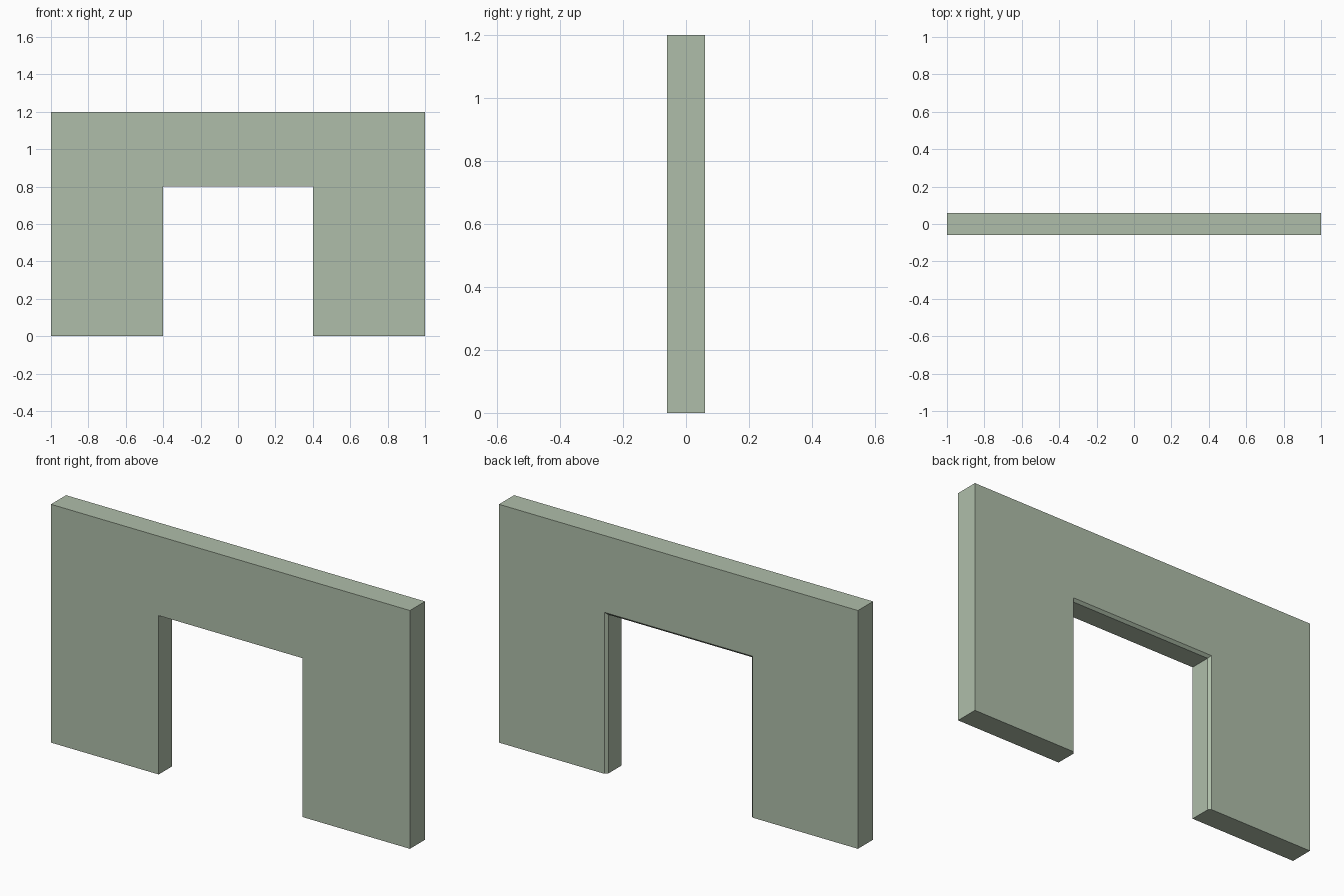
import bpy, bmesh

if "Cube" in bpy.data.objects:
    bpy.data.objects.remove(bpy.data.objects["Cube"])

W, H, T = 1.0, 1.2, 0.06      # half width, height, half thickness
OW, OH = 0.4, 0.8             # doorway half width and height
C = 0.013                     # chamfer around the doorway on the back

mat = bpy.data.materials.new("pale sage green")
mat.diffuse_color = (0.43, 0.515, 0.40, 1)
mat.use_nodes = True
mat.node_tree.nodes["Principled BSDF"].inputs["Base Color"].default_value = mat.diffuse_color


def outline(bm, y, grow):
    """Wall profile with a doorway, enlarged by grow, at depth y."""
    w, h = OW + grow, OH + grow
    right = [(w, h), (w, 0), (W, 0), (W, H)]
    pts = right + [(-x, z) for x, z in reversed(right)]
    return [bm.verts.new((x, y, z)) for x, z in pts]


# Wall: front outline, start of the chamfer, back outline
bm = bmesh.new()
rings = [outline(bm, -T, 0), outline(bm, T - C, 0), outline(bm, T, C)]
for a, b in zip(rings, rings[1:]):
    for i in range(8):
        j = (i + 1) % 8
        bm.faces.new((a[i], a[j], b[j], b[i]))
bm.faces.new(rings[0])
bm.faces.new(rings[-1])
bmesh.ops.recalc_face_normals(bm, faces=bm.faces)
# Merge the flat outer strips left beside the chamfer
bmesh.ops.dissolve_limit(bm, angle_limit=0.01, verts=bm.verts, edges=bm.edges)

mesh = bpy.data.meshes.new("doorway_wall")
bm.to_mesh(mesh)
bm.free()
mesh.materials.append(mat)
wall = bpy.data.objects.new("doorway_wall", mesh)
bpy.context.collection.objects.link(wall)
